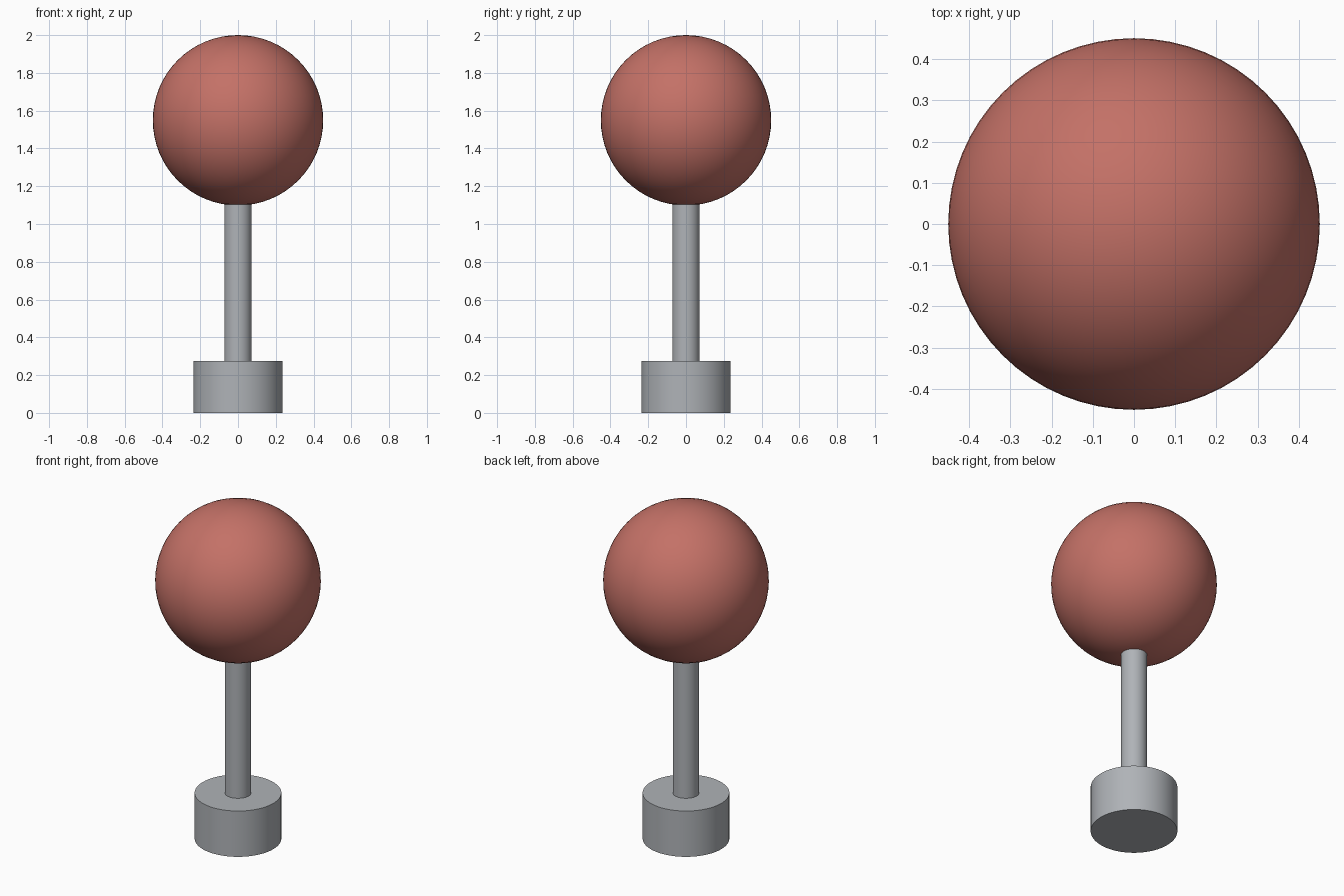
import bpy
import math

if "Cube" in bpy.data.objects:
    bpy.data.objects.remove(bpy.data.objects["Cube"])


def material(name, rgb):
    m = bpy.data.materials.new(name)
    m.diffuse_color = (*rgb, 1.0)
    m.use_nodes = True
    m.node_tree.nodes["Principled BSDF"].inputs["Base Color"].default_value = m.diffuse_color
    return m


def finish(name, mat):
    """Name the active object, colour it and smooth its round sides."""
    ob = bpy.context.object
    ob.name = name
    ob.data.materials.append(mat)
    bpy.ops.object.shade_smooth_by_angle(angle=math.radians(30))
    return ob


def cylinder(name, radius, z0, z1, mat):
    bpy.ops.mesh.primitive_cylinder_add(
        vertices=64, radius=radius, depth=z1 - z0, location=(0, 0, (z0 + z1) / 2))
    return finish(name, mat)


grey = material("metal grey", (0.43, 0.45, 0.475))
red = material("soft red", (0.55, 0.165, 0.135))

BALL_R = 0.451

# Base drum and the stem rising from it into the ball
cylinder("base", 0.236, 0.0, 0.275, grey)
cylinder("stem", 0.072, 0.27, 1.12, grey)

# Ball on top
bpy.ops.mesh.primitive_uv_sphere_add(
    segments=64, ring_count=32, radius=BALL_R, location=(0, 0, 2.0 - BALL_R))
finish("ball", red)
